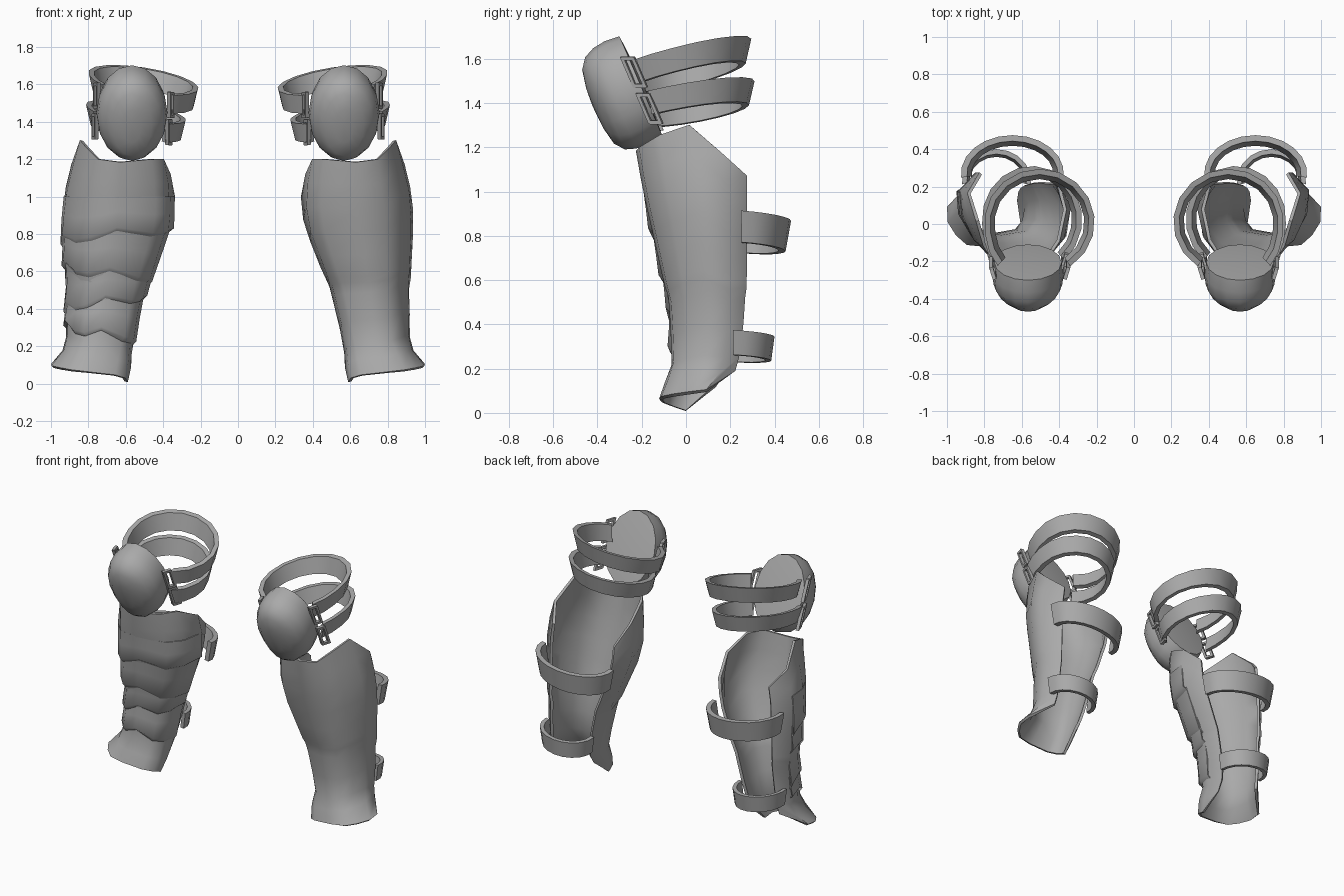
import bpy, math
from mathutils import Vector, Matrix

if "Cube" in bpy.data.objects:
    bpy.data.objects.remove(bpy.data.objects["Cube"])

grey = bpy.data.materials.new("plain_grey")
grey.diffuse_color = (0.4, 0.4, 0.4, 1)
grey.use_nodes = True
grey.node_tree.nodes["Principled BSDF"].inputs["Base Color"].default_value = grey.diffuse_color


def make(name, verts, faces, thick=0, angle=35):
    me = bpy.data.meshes.new(name)
    me.from_pydata([tuple(v) for v in verts], [], faces)
    me.materials.append(grey)
    ob = bpy.data.objects.new(name, me)
    bpy.context.collection.objects.link(ob)
    bpy.context.view_layer.objects.active = ob
    bpy.ops.object.select_all(action='DESELECT')
    ob.select_set(True)
    bpy.ops.object.mode_set(mode='EDIT')
    bpy.ops.mesh.select_all(action='SELECT')
    bpy.ops.mesh.normals_make_consistent(inside=False)
    bpy.ops.object.mode_set(mode='OBJECT')
    if thick:
        m = ob.modifiers.new("thickness", 'SOLIDIFY')
        m.thickness = thick
        m.offset = 0
        bpy.ops.object.modifier_apply(modifier=m.name)
    bpy.ops.object.shade_smooth_by_angle(angle=math.radians(angle))
    return ob


def grid_faces(rows, cols, wrap=False):
    n = cols if wrap else cols - 1
    return [(r * cols + c, r * cols + (c + 1) % cols,
             (r + 1) * cols + (c + 1) % cols, (r + 1) * cols + c)
            for r in range(rows - 1) for c in range(n)]


# Shin section by height: z, inner x, outer x, front y, back y
SECTION = [(0.0, .60, 1.02, -.12, .07), (.09, .58, 1.0, -.11, .14),
           (.2, .575, .91, -.055, .225), (.35, .54, .91, -.06, .25),
           (.53, .495, .905, -.07, .262), (.56, .475, .915, -.085, .268),
           (.85, .36, .93, -.15, .27), (1.0, .345, .925, -.185, .27),
           (1.2, .385, .875, -.22, .27), (1.32, .40, .84, -.24, .27)]
# U-shaped profile: across, front to back
PROFILE = [(.1, .87), (0, .6), (.04, .27), (.17, .07), (.5, 0),
           (.73, .03), (.87, .23), (.98, .5), (1, .78), (.84, 1)]
TOP = [1.0, 1.12, 1.2, 1.2, 1.185, 1.2, 1.255, 1.3, 1.17, 1.07]
BOTTOM = [.12, .01, .03, .045, .06, .07, .08, .09, .1, .19]
COLS = len(PROFILE)


def shin_point(s, c, z, off=0.0):
    for a, b in zip(SECTION, SECTION[1:]):
        if z <= b[0]:
            break
    t = (z - a[0]) / (b[0] - a[0])
    xi, xo, yf, yb = [p + (q - p) * t for p, q in zip(a[1:], b[1:])]
    xi, xo, yf = xi - off, xo + off, yf - off
    u, v = PROFILE[c]
    return (s * (xi + (xo - xi) * u), yf + (yb - yf) * v, z)


def shin(s, side):
    rows = [0, .07, .14, .25, .38, .43, .46, .56, .67, .78, .89, 1]
    verts = [shin_point(s, c, BOTTOM[c] + (TOP[c] - BOTTOM[c]) * r)
             for r in rows for c in range(COLS)]
    make(side + "_shin_guard", verts, grid_faces(len(rows), COLS), .018, 50)


def dented_bands(s, side):
    # overlapping crumpled plates on one shin
    for i, (zt, zb) in enumerate([(1.0, .8), (.83, .6), (.64, .44), (.47, .28)]):
        d = 1 if i % 2 else -1
        verts = []
        for k, off in ((0, .004), (.5, .012), (1, .022), (1.12, .004)):
            for c in range(1, 9):
                bot = zb + d * .012 * (c - 4.5) + (.03 if c in (4, 7) else -.01)
                verts.append(shin_point(s, c, zt + (bot - zt) * k, off))
        make(f"{side}_dented_band_{i + 1}", verts, grid_faces(4, 8), .006, 50)


# Swept band around an ellipse, sloped in x and y, wider at the top by "cone"
def band(name, s, cx, cy, cz, rx, ry, a0, a1, h, th, sx=0, sy=0, n=14, cone=.025):
    verts = []
    for i in range(n + 1):
        a = math.radians(a0 + (a1 - a0) * i / n)
        ca, sa = math.cos(a), math.sin(a)
        if a < 0:
            ca = ca ** .5      # straighter run to the outer side of the knee
        for r, dz in ((-cone, -h / 2), (0, h / 2), (-th, h / 2), (-th - cone, -h / 2)):
            x, y = (rx + r) * ca, (ry + r) * sa
            verts.append((s * (cx + x), cy + y, cz + dz + sx * x + sy * y))
    faces = grid_faces(n + 1, 4, True)
    faces += [(0, 1, 2, 3), tuple(n * 4 + k for k in range(4))]
    make(name, verts, faces)


# Domed knee cap, closed at the back and leaning forward
UP = Vector((0, -.396, .918))
OUT = Vector((0, -.918, -.396))


def knee(s, side):
    c0 = Vector((s * .567, -.205, 1.48))
    n = 16
    verts = []
    for d, w, l in ((0, .95, .96), (.07, 1, 1), (.13, .97, .98), (.18, .82, .9),
                    (.215, .56, .72), (.232, .26, .38)):
        for k in range(n):
            a = 2 * math.pi * k / n
            verts.append(c0 + OUT * d + UP * (.252 * l * math.sin(a) - .06 * d)
                         + Vector((.19 * w * math.cos(a), 0, 0)))
    verts += [c0 + OUT * .237, c0 - OUT * .015]
    faces = grid_faces(6, n, True)
    faces += [(5 * n + k, 5 * n + (k + 1) % n, 6 * n) for k in range(n)]
    faces += [(k, (k + 1) % n, 6 * n + 1) for k in range(n)]
    make(side + "_knee_cap", verts, faces, 0, 50)


# Rectangular buckle made from four bars
def buckle(name, s, x, y, z, yaw):
    verts, faces = [], []
    side_dir = Matrix.Rotation(s * yaw, 3, 'Z') @ Vector((0, 1, 0))
    thick_dir = side_dir.cross(UP).normalized()
    for du, dv, hu, hv in ((-.025, 0, .008, .075), (.025, 0, .008, .075),
                           (0, -.067, .025, .009), (0, .067, .025, .009)):
        b = len(verts)
        c = Vector((s * x, y, z)) + side_dir * du + UP * dv
        for i in (-1, 1):
            for j in (-1, 1):
                for k in (-1, 1):
                    verts.append(c + side_dir * hu * i + UP * hv * j + thick_dir * .01 * k)
        faces += [tuple(b + q for q in f) for f in
                  ((0, 1, 3, 2), (4, 5, 7, 6), (0, 1, 5, 4),
                   (2, 3, 7, 6), (0, 2, 6, 4), (1, 3, 7, 5))]
    make(name, verts, faces)


for s, side in ((1, "left"), (-1, "right")):
    shin(s, side)
    if s < 0:
        dented_bands(s, side)
    knee(s, side)
    # knee straps
    band(side + "_upper_knee_strap", s, .505, .01, 1.57, .295, .285, -55, 236,
         .105, .03, .15, .24)
    band(side + "_lower_knee_strap", s, .545, .025, 1.40, .268, .285, -44, 230,
         .105, .03, .16, .17)
    # calf straps
    band(side + "_upper_calf_strap", s, .65, .27, .815, .275, .205, -6, 186, .14, .032,
         .1, -.08, 12)
    band(side + "_lower_calf_strap", s, .735, .23, .30, .185, .17, -6, 186, .11, .026,
         .1, -.06, 10, .015)
    # buckles
    for i, (x, y, z, yaw) in enumerate(((.755, -.235, 1.54, -.3), (.765, -.165, 1.375, -.3),
                                        (.36, -.235, 1.49, .3), (.37, -.165, 1.345, .3))):
        buckle(f"{side}_buckle_{i + 1}", s, x, y, z, yaw)
